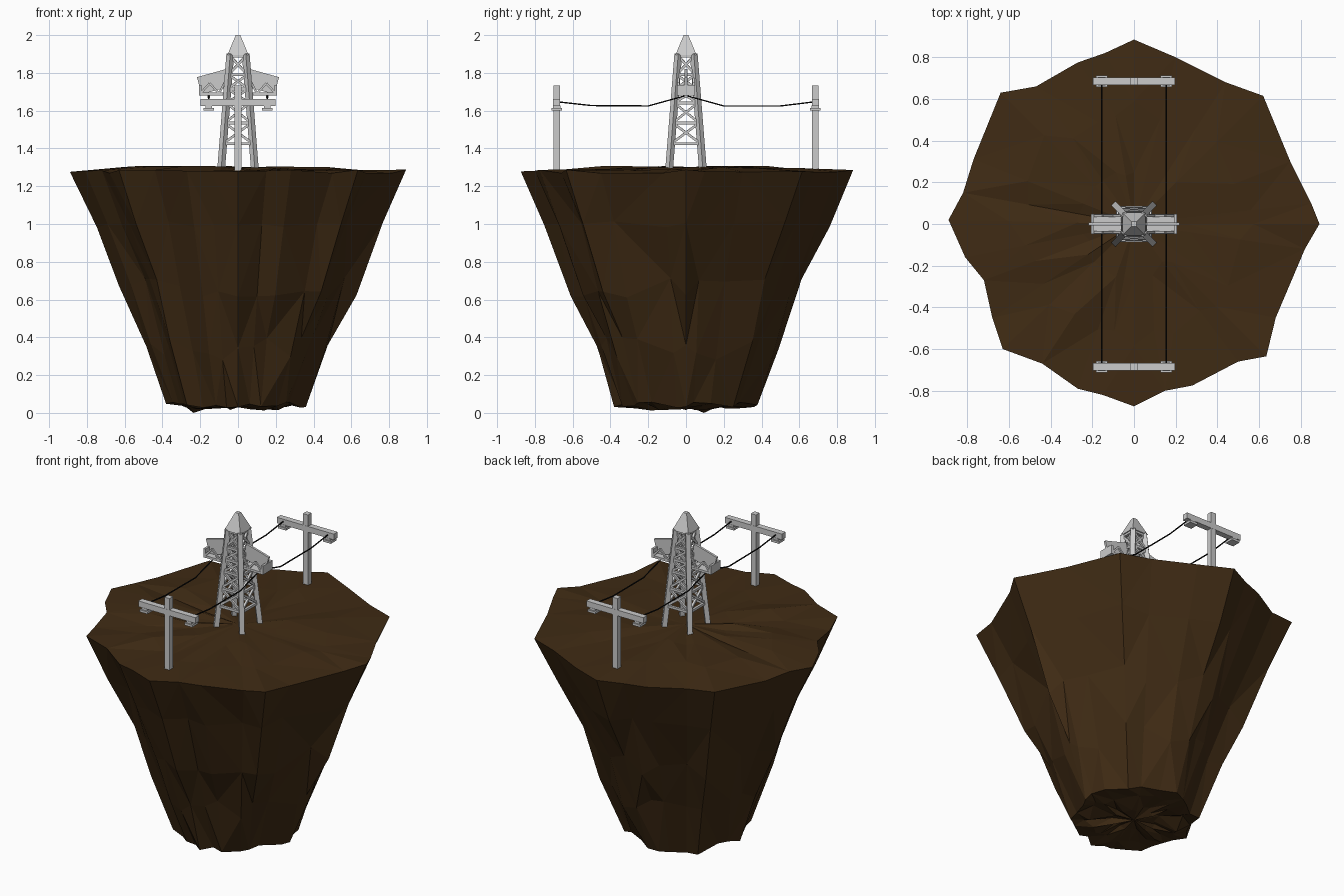
import bpy, bmesh, math, random
from mathutils import Vector, Matrix

if "Cube" in bpy.data.objects:
    bpy.data.objects.remove(bpy.data.objects["Cube"])

random.seed(4)
rnd = random.uniform


def material(name, rgb):
    m = bpy.data.materials.new(name)
    m.diffuse_color = (*rgb, 1)
    m.use_nodes = True
    m.node_tree.nodes["Principled BSDF"].inputs["Base Color"].default_value = m.diffuse_color
    return m


EARTH = material("earth", (0.05, 0.024, 0.007))
BLACK = material("wire_black", (0.004, 0.004, 0.004))


def finish(bm, name, mat=None):
    bmesh.ops.recalc_face_normals(bm, faces=bm.faces)
    me = bpy.data.meshes.new(name)
    bm.to_mesh(me)
    bm.free()
    ob = bpy.data.objects.new(name, me)
    bpy.context.collection.objects.link(ob)
    if mat:
        me.materials.append(mat)
    return ob


def box(bm, center, size):
    bmesh.ops.create_cube(bm, size=1, matrix=Matrix.Translation(center) @ Matrix.Diagonal((*size, 1)))


def beam(bm, a, b, w, d=None):
    """Rectangular bar from a to b."""
    a, b = Vector(a), Vector(b)
    v = b - a
    rot = v.to_track_quat('Z', 'Y').to_matrix().to_4x4()
    bmesh.ops.create_cube(bm, size=1, matrix=Matrix.Translation((a + b) / 2) @ rot
                          @ Matrix.Diagonal((w, d or w, v.length, 1)))


# Floating rock: outline of the rim, then rings down the flank and across both caps
RIM = [(.89, 0), (.85, .1), (.75, .3), (.62, .615), (.44, .68), (.2, .8), (0, .885), (-.14, .82),
       (-.27, .775), (-.47, .66), (-.64, .63), (-.77, .31), (-.82, .15), (-.89, .02), (-.81, -.16),
       (-.72, -.27), (-.68, -.45), (-.63, -.6), (-.44, -.67), (-.27, -.79), (-.15, -.82), (0, -.875),
       (.15, -.8), (.28, -.775), (.5, -.66), (.635, -.635), (.68, -.45), (.82, -.12)]
# (scale, z, radial jitter, z jitter)
RINGS = [(.3, 1.297, .03, .012), (.65, 1.293, .03, .016), (1, 1.278, 0, .01), (.85, 1.0, .012, .02),
         (.69, .66, .02, .06), (.55, .34, .025, .06), (.42, .04, .02, .018),
         (.3, .03, .03, .02), (.15, .035, .02, .02)]
bm = bmesh.new()
rings = []
for s, z, jr, jz in RINGS:
    ring = []
    for x, y in RIM:
        k = s + rnd(-jr, jr)
        ring.append(bm.verts.new((x * k, y * k, z + rnd(-jz, jz))))
    rings.append(ring)
n = len(RIM)
for r0, r1 in zip(rings, rings[1:]):
    for i in range(n):
        j = (i + 1) % n
        bm.faces.new((r0[i], r0[j], r1[j], r1[i]))
for ring, z in ((rings[0], 1.3), (rings[-1], .03)):
    c = bm.verts.new((0, 0, z))
    for i in range(n):
        bm.faces.new((ring[i], ring[(i + 1) % n], c))
low = min(bm.verts, key=lambda v: v.co.z)
low.co.z = 0
bmesh.ops.triangulate(bm, faces=bm.faces)
finish(bm, "floating_rock", EARTH)


# Lattice tower
def half(z):
    """Leg centre offset at height z."""
    return .09 + (.041 - .09) * (z - 1.28) / (1.9 - 1.28)


bm = bmesh.new()
for sx in (-1, 1):
    for sy in (-1, 1):
        a, b = half(1.27), half(1.9)
        beam(bm, (sx * a, sy * a, 1.27), (sx * b, sy * b, 1.9), .029)
finish(bm, "tower_legs")

LEVELS = [1.425, 1.535, 1.64, 1.715, 1.79, 1.89]
bm = bmesh.new()
for side in range(4):
    R = Matrix.Rotation(side * math.pi / 2, 3, 'Z')

    def P(sx, z):
        return R @ Vector((sx * half(z), -half(z), z))
    for z in LEVELS:
        beam(bm, P(-1, z), P(1, z), .015)
    for z0, z1 in zip(LEVELS, LEVELS[1:]):
        for s in (-1, 1):
            beam(bm, P(s, z0), P(-s, z1), .013)
finish(bm, "tower_braces")

# Tapered cap on the tower
bm = bmesh.new()
bmesh.ops.create_cone(bm, cap_ends=True, segments=4, radius1=.056 * math.sqrt(2),
                      radius2=.012 * math.sqrt(2), depth=.105,
                      matrix=Matrix.Translation((0, 0, 1.9475)) @ Matrix.Rotation(math.pi / 4, 4, 'Z'))
finish(bm, "tower_cap")

# Cantilever arms: plated top, end and floor with open truss sides
bm = bmesh.new()
for s in (-1, 1):
    beam(bm, (s * .05, 0, 1.775), (s * .205, 0, 1.732), .014, .094)
    box(bm, (s * .2, 0, 1.709), (.014, .094, .055))
    box(bm, (s * .125, 0, 1.688), (.16, .094, .014))
    for y in (-.04, .04):
        beam(bm, (s * .2, y, 1.69), (s * .15, y, 1.745), .011)
        beam(bm, (s * .15, y, 1.745), (s * .1, y, 1.69), .011)
        beam(bm, (s * .1, y, 1.69), (s * .06, y, 1.77), .011)
finish(bm, "tower_arms")

bm = bmesh.new()
for s in (-1, 1):
    box(bm, (s * .155, 0, 1.677), (.014, .014, .022))
finish(bm, "tower_insulators")

# End poles with crossarm and hanging insulators
for name, y in (("front_pole", -.685), ("back_pole", .685)):
    bm = bmesh.new()
    box(bm, (0, y, 1.5), (.035, .035, .465))
    box(bm, (0, y, 1.643), (.395, .037, .036))
    for s in (-1, 1):
        box(bm, (s * .155, y, 1.619), (.036, .04, .016))
        box(bm, (s * .155, y, 1.607), (.055, .056, .014))
    finish(bm, name)

# Sagging wires
WIRE = [(-.69, 1.648), (-.5, 1.627), (-.2, 1.625), (0, 1.68), (.2, 1.625), (.5, 1.625), (.69, 1.648)]
for name, x in (("left_wire", -.155), ("right_wire", .155)):
    cu = bpy.data.curves.new(name, 'CURVE')
    cu.dimensions = '3D'
    cu.bevel_depth = .004
    cu.bevel_resolution = 1
    sp = cu.splines.new('POLY')
    sp.points.add(len(WIRE) - 1)
    for p, (y, z) in zip(sp.points, WIRE):
        p.co = (x, y, z, 1)
    cu.materials.append(BLACK)
    ob = bpy.data.objects.new(name, cu)
    bpy.context.collection.objects.link(ob)
    bpy.ops.object.select_all(action='DESELECT')
    ob.select_set(True)
    bpy.context.view_layer.objects.active = ob
    bpy.ops.object.convert(target='MESH')
